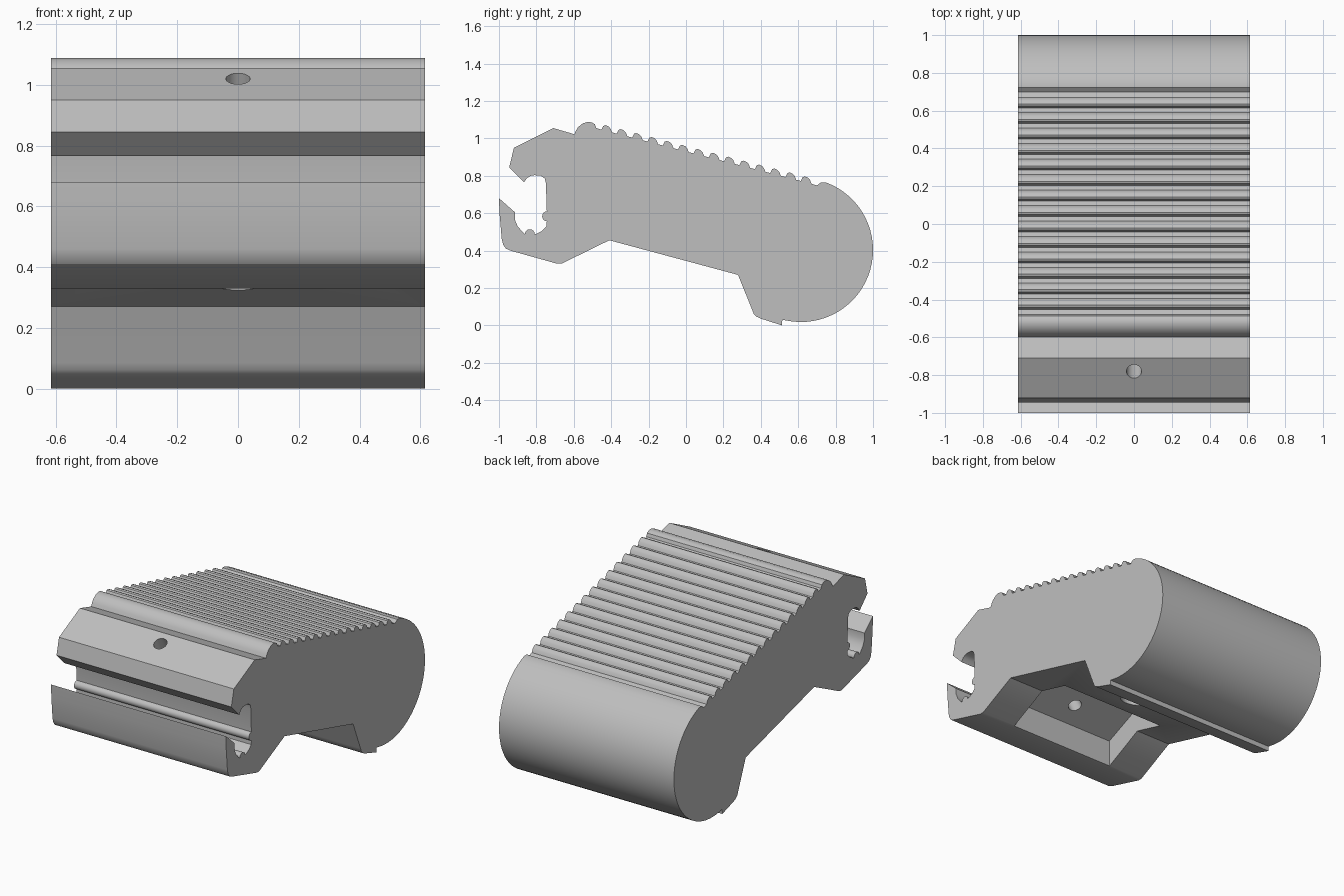
import bpy, bmesh
from math import radians, cos, sin
from mathutils import Vector

cube = bpy.data.objects.get("Cube")
if cube:
    bpy.data.objects.remove(cube, do_unlink=True)

HALF_WIDTH = 0.615

grey = bpy.data.materials.new("plain_grey")
grey.use_nodes = True
colour = (0.52, 0.52, 0.52, 1)
grey.diffuse_color = colour
grey.node_tree.nodes["Principled BSDF"].inputs["Base Color"].default_value = colour


def arc(cy, cz, r, start, end, steps):
    """Points of an arc in the side plane, angles in degrees."""
    angles = [radians(start + (end - start) * i / steps) for i in range(steps + 1)]
    return [(cy + r * cos(a), cz + r * sin(a)) for a in angles]


def extrude_profile(name, points, half):
    """Extrude a side (y, z) outline across x."""
    bm = bmesh.new()
    face = bm.faces.new([bm.verts.new((-half, y, z)) for y, z in points])
    side = bmesh.ops.extrude_face_region(bm, geom=[face])
    moved = [v for v in side["geom"] if isinstance(v, bmesh.types.BMVert)]
    bmesh.ops.translate(bm, verts=moved, vec=(2 * half, 0, 0))
    bmesh.ops.recalc_face_normals(bm, faces=bm.faces)
    mesh = bpy.data.meshes.new(name)
    bm.to_mesh(mesh)
    bm.free()
    mesh.materials.append(grey)
    obj = bpy.data.objects.new(name, mesh)
    bpy.context.collection.objects.link(obj)
    return obj


def drill(name, start, end, radius):
    """Cylinder cutter between two points on the middle plane."""
    a, b = Vector((0, *start)), Vector((0, *end))
    bpy.ops.mesh.primitive_cylinder_add(vertices=32, radius=radius,
                                        depth=(b - a).length, location=(a + b) / 2)
    obj = bpy.context.object
    obj.name = name
    obj.rotation_euler = (b - a).to_track_quat("Z", "Y").to_euler()
    obj.data.materials.append(grey)
    return obj


# Front jaw: upper nose, clamp slot with two small beads, lower lip
profile = [(-0.597, 1.022), (-0.71, 1.055), (-0.92, 0.95), (-0.945, 0.845), (-0.866, 0.765)]
profile += [(-0.85, 0.788), (-0.83, 0.8), (-0.81, 0.803), (-0.775, 0.8), (-0.755, 0.785), (-0.749, 0.76)]
profile += arc(-0.742, 0.583, 0.027, 95, 265, 8)
profile += [(-0.746, 0.53), (-0.77, 0.505), (-0.8, 0.49)]
profile += arc(-0.835, 0.488, 0.026, 0, 180, 8)
profile += [(-0.875, 0.5), (-0.9, 0.53), (-0.915, 0.565), (-0.915, 0.605), (-1.0, 0.68)]
profile += [(-0.997, 0.6), (-0.985, 0.46), (-0.977, 0.43), (-0.962, 0.41), (-0.94, 0.4)]

# Underside and rear foot
profile += [(-0.69, 0.33), (-0.665, 0.33), (-0.41, 0.455), (0.278, 0.27), (0.353, 0.085),
            (0.362, 0.062), (0.378, 0.046), (0.4, 0.036), (0.513, 0.0), (0.515, 0.03)]

# Rounded rear end
profile += arc(0.615, 0.403, 0.385, 258, 430, 32)
profile += [(0.722, 0.765), (0.7, 0.748)]


# Grip ridges on the sloping top, from rear to front
def valley(y):
    return 1.043 - 0.257 * (y + 0.44)


ridge = [(0.045, 0), (0.037, 0.018), (0.026, 0.027), (0.01, 0.03), (-0.002, 0.023), (-0.012, 0)]
for i in reversed(range(14)):
    base = -0.44 + 0.082 * i
    profile += [(base + dy, valley(base + dy) + dz) for dy, dz in ridge]

# Large rounded ridge
profile += [(-0.48, 1.055), (-0.487, 1.075), (-0.503, 1.085), (-0.525, 1.088),
            (-0.552, 1.08), (-0.577, 1.06), (-0.588, 1.042)]

body = extrude_profile("clamp_body", profile, HALF_WIDTH)

# Underside pocket, slanted screw hole and lower round hole
pocket = extrude_profile("pocket_cutter", [(-0.67, 0.2), (-0.67, 0.5), (-0.43, 0.605),
                                           (-0.19, 0.39), (-0.19, 0.2)], 0.37)
screw = drill("screw_hole_cutter", (-0.825, 1.11), (-0.53, 0.52), 0.04)
lower = drill("lower_hole_cutter", (-0.027, 0.25), (0.055, 0.56), 0.08)

bpy.context.view_layer.objects.active = body
for cutter in (pocket, screw, lower):
    mod = body.modifiers.new(cutter.name, "BOOLEAN")
    mod.operation = "DIFFERENCE"
    mod.solver = "EXACT"
    mod.object = cutter
    bpy.ops.object.modifier_apply(modifier=mod.name)
    bpy.data.objects.remove(cutter, do_unlink=True)

bpy.ops.object.select_all(action="DESELECT")
body.select_set(True)
bpy.ops.object.shade_smooth_by_angle(angle=radians(28))
